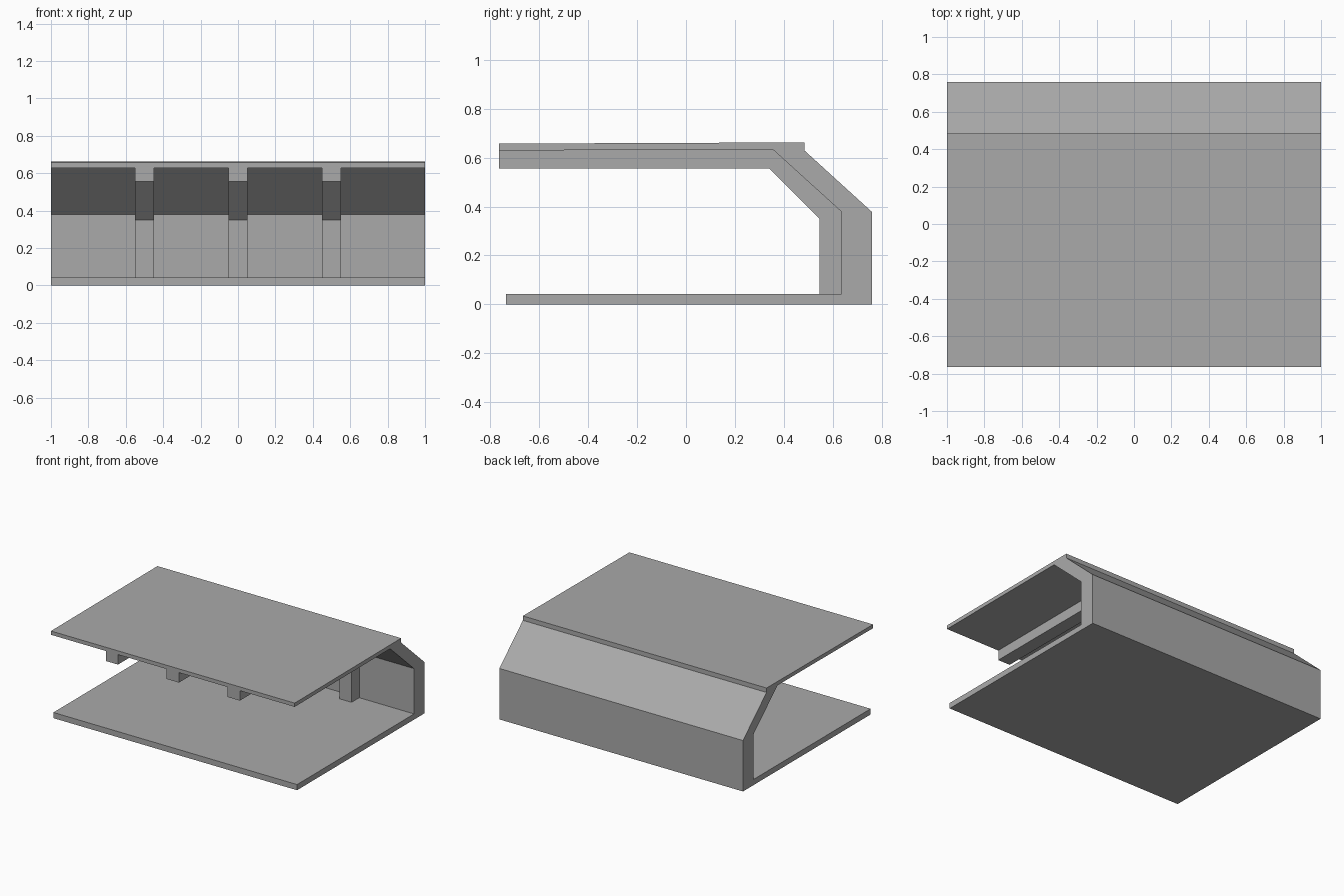
import bpy
import bmesh

cube = bpy.data.objects.get("Cube")
if cube:
    bpy.data.objects.remove(cube, do_unlink=True)

# Single matte grey
grey = bpy.data.materials.new("concrete_grey")
grey.use_nodes = True
colour = (0.4, 0.4, 0.4, 1)
grey.diffuse_color = colour
grey.node_tree.nodes["Principled BSDF"].inputs["Base Color"].default_value = colour


def extrude_profile(name, profile, x_centre, width):
    """Extrude a (y, z) outline along x."""
    bm = bmesh.new()
    x0 = x_centre - width / 2
    face = bm.faces.new([bm.verts.new((x0, y, z)) for y, z in profile])
    result = bmesh.ops.extrude_face_region(bm, geom=[face])
    moved = [v for v in result["geom"] if isinstance(v, bmesh.types.BMVert)]
    bmesh.ops.translate(bm, verts=moved, vec=(width, 0, 0))
    bmesh.ops.recalc_face_normals(bm, faces=bm.faces)
    mesh = bpy.data.meshes.new(name)
    bm.to_mesh(mesh)
    bm.free()
    mesh.materials.append(grey)
    obj = bpy.data.objects.new(name, mesh)
    bpy.context.collection.objects.link(obj)
    return obj


# Inner line of the shell, shared by the shell and the ribs (front to floor)
inner = [(-0.764, 0.629), (0.355, 0.633), (0.636, 0.378), (0.636, 0.042)]

# Floor, back wall, sloped haunch and overhanging roof slab
shell = [(-0.736, 0), (0.76, 0), (0.76, 0.378), (0.484, 0.629), (0.484, 0.662),
         (-0.764, 0.657)] + inner + [(-0.736, 0.042)]
extrude_profile("canopy_shell", shell, 0, 2)

# Bent support ribs under the roof and against the wall
rib = inner + [(0.546, 0.042), (0.546, 0.35), (0.34, 0.555), (-0.764, 0.555)]
for label, x in (("right", -0.5), ("middle", 0), ("left", 0.5)):
    extrude_profile(label + "_rib", rib, x, 0.1)
